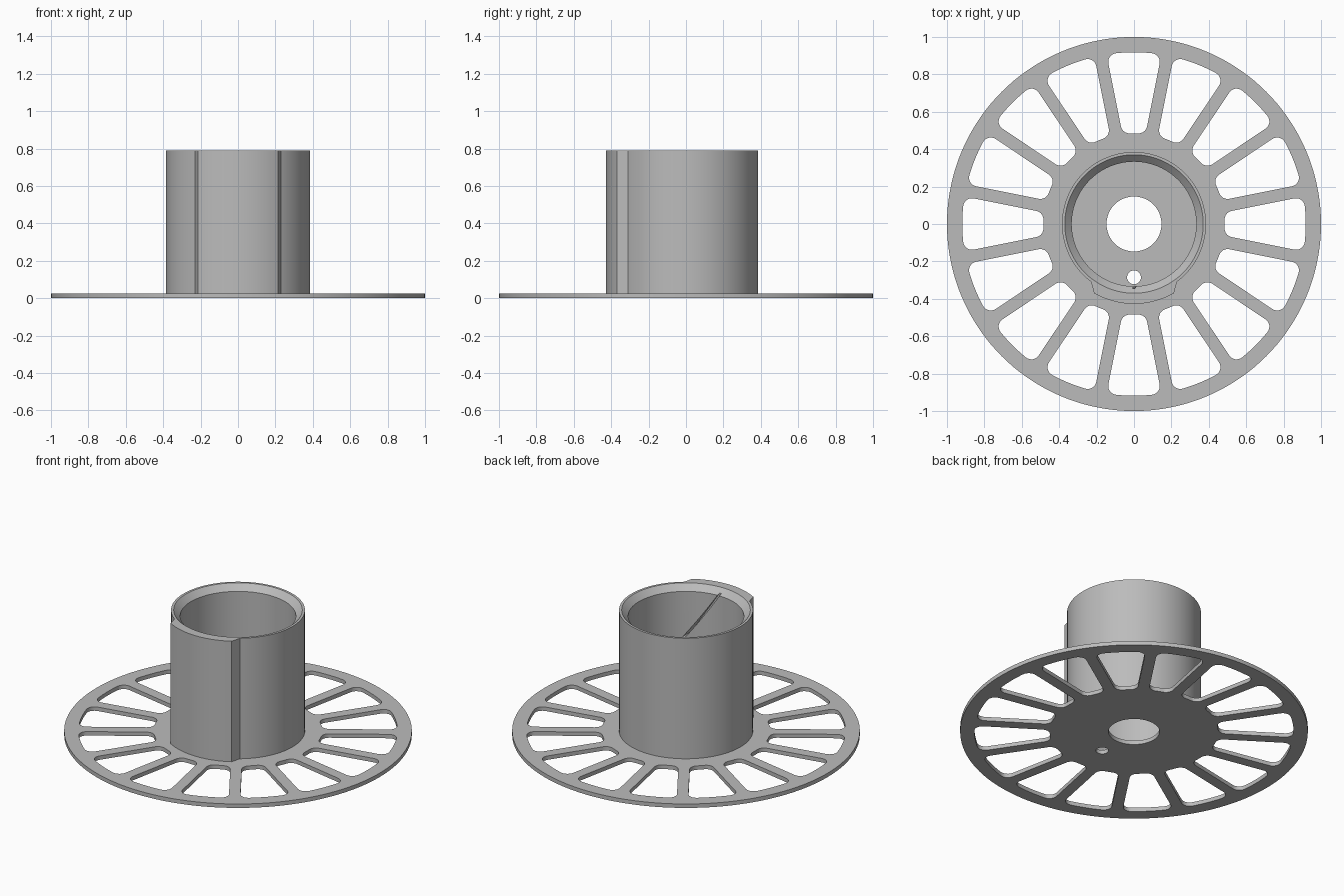
import bpy, bmesh
from math import sin, cos, asin, pi, radians
from mathutils import Vector

cube = bpy.data.objects.get("Cube")
if cube:
    bpy.data.objects.remove(cube, do_unlink=True)

FLANGE_T = 0.025
TOP = 0.79

grey = bpy.data.materials.new("light grey plastic")
grey.use_nodes = True
grey.diffuse_color = (0.5, 0.5, 0.5, 1)
grey.node_tree.nodes["Principled BSDF"].inputs["Base Color"].default_value = (0.5, 0.5, 0.5, 1)


def add_object(name, mesh):
    obj = bpy.data.objects.new(name, mesh)
    bpy.context.collection.objects.link(obj)
    return obj


def smooth(obj):
    bpy.ops.object.select_all(action='DESELECT')
    obj.select_set(True)
    bpy.context.view_layer.objects.active = obj
    bpy.ops.object.shade_smooth_by_angle(angle=radians(25))


def baked(obj):
    """Mesh of an object with its modifiers or curve settings applied."""
    deps = bpy.context.evaluated_depsgraph_get()
    return bpy.data.meshes.new_from_object(obj.evaluated_get(deps))


def arc(center, radius, start, end, steps):
    return [center + radius * Vector((cos(t), sin(t)))
            for t in (start + (end - start) * i / steps for i in range(steps + 1))]


def circle(center, radius, steps):
    return arc(Vector(center), radius, 0, 2 * pi, steps)[:-1]


def window(axis, count=16, r_in=0.485, r_out=0.918, half_spoke=0.033, fillet=0.047):
    """Rounded opening between two straight spokes, centred on the axis angle."""
    spoke = pi / count
    half = []
    for radius, outer in ((r_out - fillet, True), (r_in + fillet, False)):
        a = spoke - asin((half_spoke + fillet) / radius)
        mid = radius * Vector((cos(a), sin(a)))
        if outer:
            half += arc(Vector((0, 0)), r_out, 0, a, 5)[:-1]
            half += arc(mid, fillet, a, spoke + pi / 2, 8)
        else:
            half += arc(mid, fillet, spoke + pi / 2, a + pi, 8)
            half += arc(Vector((0, 0)), r_in, a, 0, 3)[1:]
    mirrored = [Vector((p.x, -p.y)) for p in reversed(half[1:-1])]
    c, s = cos(axis), sin(axis)
    return [Vector((c * p.x - s * p.y, s * p.x + c * p.y)) for p in half + mirrored]


# Flange: a filled outline with spoke windows, hub hole and small pin hole
outlines = [circle((0, 0), 1.0, 144), circle((0, 0), 0.147, 64), circle((0, -0.285), 0.037, 32)]
outlines += [window(i * pi / 8) for i in range(16)]
curve = bpy.data.curves.new("flange_outline", 'CURVE')
curve.dimensions = '2D'
curve.fill_mode = 'BOTH'
curve.extrude = FLANGE_T / 2
for points in outlines:
    spline = curve.splines.new('POLY')
    spline.points.add(len(points) - 1)
    for dst, p in zip(spline.points, points):
        dst.co = (p.x, p.y, 0, 1)
    spline.use_cyclic_u = True
outline = add_object("flange_outline", curve)
mesh = baked(outline)
bpy.data.objects.remove(outline, do_unlink=True)
bm = bmesh.new()
bm.from_mesh(mesh)
bmesh.ops.remove_doubles(bm, verts=bm.verts, dist=0.0001)
bmesh.ops.translate(bm, verts=bm.verts, vec=(0, 0, FLANGE_T / 2))
bmesh.ops.recalc_face_normals(bm, faces=bm.faces)
bm.to_mesh(mesh)
bm.free()
mesh.materials.clear()
mesh.materials.append(grey)
flange = add_object("flange", mesh)
smooth(flange)

# Sleeve: stacked rings, with a raised key along the front and a chamfered mouth
key_half, key_foot = 30, 36.6
angles = [-key_half + 2.5 * i for i in range(25)]
angles += [key_foot + (360 - 2 * key_foot) * i / 110 for i in range(111)]


def ring(bm, radius, z, key_radius=None):
    verts = []
    for a in angles:
        r = key_radius if key_radius and a <= key_half else radius
        t = radians(a - 90)
        verts.append(bm.verts.new((r * cos(t), r * sin(t), z)))
    return verts


bm = bmesh.new()
base = FLANGE_T * 0.6
rings = [ring(bm, 0.385, base, 0.427), ring(bm, 0.385, TOP, 0.427),
         ring(bm, 0.37, TOP), ring(bm, 0.333, TOP - 0.037), ring(bm, 0.333, base)]
for k, low in enumerate(rings):
    high = rings[(k + 1) % len(rings)]
    for i in range(len(low)):
        j = (i + 1) % len(low)
        bm.faces.new((low[i], low[j], high[j], high[i]))
bmesh.ops.recalc_face_normals(bm, faces=bm.faces)
mesh = bpy.data.meshes.new("sleeve")
bm.to_mesh(mesh)
bm.free()
mesh.materials.append(grey)
sleeve = add_object("sleeve", mesh)

# Thin slanted slot in the inner wall behind the key
bpy.ops.mesh.primitive_cube_add(size=1, location=(0.095, -0.27, 0.62))
slot = bpy.context.object
slot.name = "slot_cutter"
slot.scale = (0.012, 0.15, 0.38)
slot.rotation_euler = (0, radians(-34), 0)
slot.hide_render = True
cut = sleeve.modifiers.new("slot", 'BOOLEAN')
cut.operation = 'DIFFERENCE'
cut.solver = 'EXACT'
cut.object = slot
bpy.context.view_layer.update()
cut_mesh = baked(sleeve)
sleeve.modifiers.clear()
sleeve.data = cut_mesh
bpy.data.objects.remove(slot, do_unlink=True)
smooth(sleeve)
